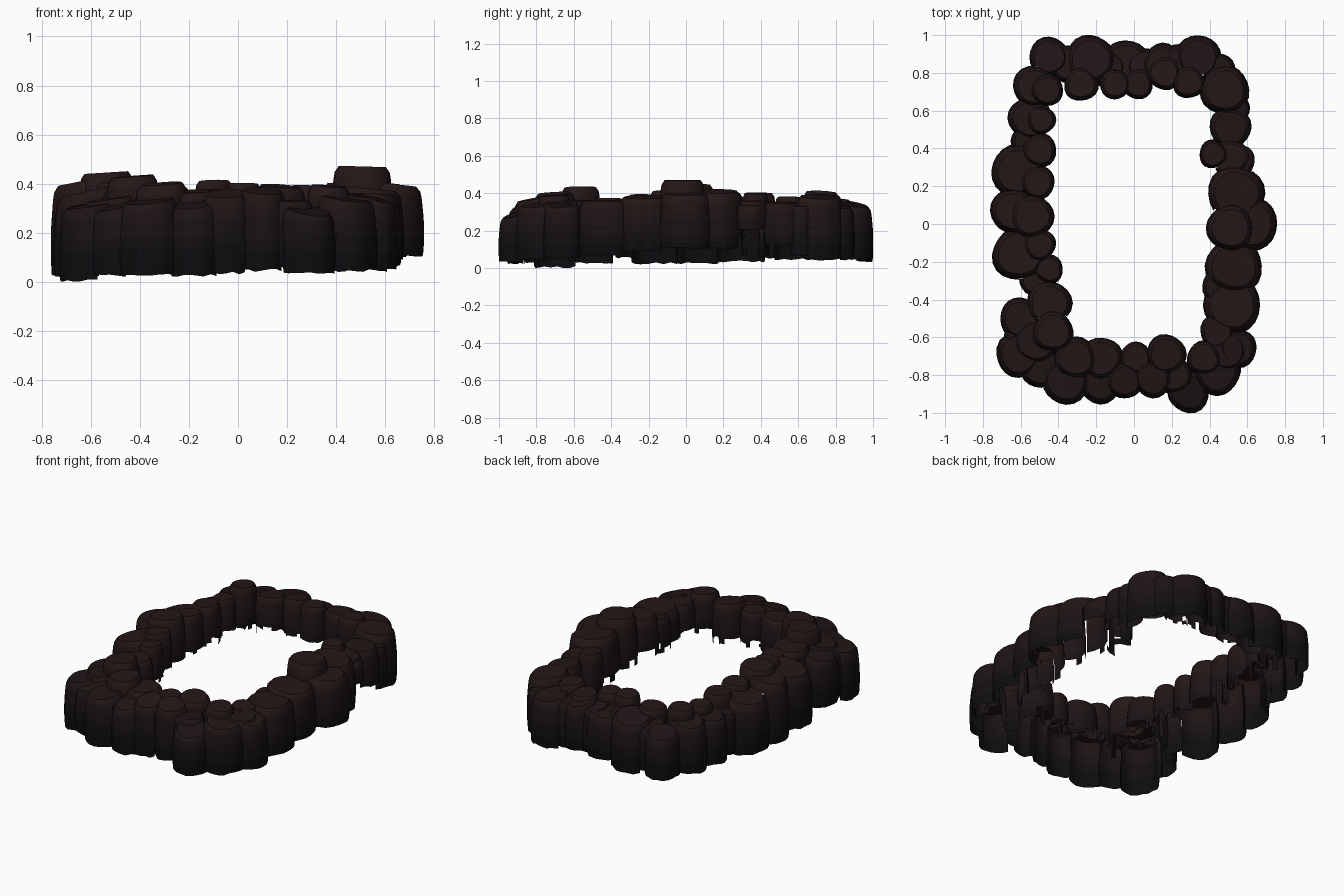
import bpy, bmesh, math, random
from mathutils import Vector

random.seed(7)

# Stones of each side: x, y, base radius, bottom z, top z
BACK = [
    (-.45, .885, .105, .04, .31), (-.23, .87, .13, .03, .35), (-.04, .86, .115, .05, .33),
    (.15, .85, .105, .05, .35), (.34, .88, .12, .04, .34), (.48, .71, .13, .04, .38),
    (-.28, .74, .09, .18, .38), (-.10, .74, .08, .18, .41), (.02, .74, .08, .18, .40),
    (.16, .80, .09, .15, .37), (.29, .75, .085, .16, .39),
]
LEFT = [
    (-.53, .73, .11, .04, .35), (-.46, .71, .085, .15, .41), (-.55, .56, .115, .04, .33),
    (-.49, .55, .075, .18, .38), (-.50, .39, .09, .15, .40), (-.615, .28, .14, .03, .36),
    (-.51, .22, .09, .16, .40), (-.64, .07, .12, .02, .41), (-.54, .04, .115, .15, .445),
    (-.61, -.16, .14, .02, .37), (-.50, -.11, .085, .16, .41), (-.45, -.24, .075, .16, .39),
    (-.60, -.50, .11, .02, .32), (-.45, -.42, .12, .08, .37), (-.43, -.57, .11, .10, .43),
    (-.61, -.69, .12, 0, .31),
]
FRONT = [
    (-.36, -.83, .125, .02, .33), (-.31, -.71, .11, .12, .40), (-.17, -.71, .11, .15, .37),
    (-.18, -.83, .12, .02, .32), (-.05, -.83, .095, .03, .36), (.01, -.71, .085, .15, .37),
    (.10, -.82, .10, .04, .37), (.17, -.69, .105, .12, .39), (.29, -.89, .11, .03, .29),
    (.37, -.71, .09, .12, .39), (.44, -.78, .125, .04, .34),
]
RIGHT = [
    (.55, -.66, .10, .05, .34), (.44, -.57, .09, .10, .36), (.52, -.43, .15, .06, .36),
    (.45, -.33, .09, .12, .35), (.53, -.22, .15, .08, .38), (.51, -.02, .125, .12, .47),
    (.62, .0, .14, .10, .40), (.54, .16, .15, .10, .41), (.42, .37, .075, .06, .40),
    (.51, .35, .10, .22, .36), (.51, .51, .11, .12, .35),
]
# Smaller stones wedged into the gaps
FILL = [
    (-.35, .85, .10, .05, .32), (-.14, .82, .10, .06, .34), (.24, .85, .10, .05, .34),
    (-.56, .44, .09, .05, .32), (-.52, -.29, .09, .05, .33), (-.52, -.62, .12, .05, .34),
    (-.49, -.76, .11, .02, .31), (.02, -.80, .09, .05, .33), (.21, -.80, .10, .06, .33),
    (.49, -.67, .11, .08, .35), (.55, .61, .065, .06, .33), (.55, .33, .09, .20, .34),
    (.05, .84, .09, .05, .34), (-.60, -.60, .09, .03, .31), (.45, .81, .09, .05, .33),
]
ALL = BACK + LEFT + FRONT + RIGHT + FILL
SIDES = 20
PROFILE = [(.98, 0), (1.0, .12), (1.01, .25), (1.01, .4), (1.0, .55), (.97, .7), (.94, .84),
           (.90, .93), (.77, 1)]

# Rock colour runs from near black at the base to warm brown at the crown
MATS = []
for k in range(6):
    m = bpy.data.materials.new(f"rock_{k}")
    t = k / 5
    m.diffuse_color = (.004 + .014 * t, .004 + .0045 * t, .005 + .0035 * t, 1)
    MATS.append(m)


def inward(p):
    """Unit direction from a stone toward the open middle of the ring."""
    core = Vector((0, max(-.45, min(.45, p.y)), 0))
    return (core - Vector((p.x, p.y, 0))).normalized()


def buried(p, own):
    """True when a point lies inside the footprint of another stone."""
    return any(s is not own and math.hypot(p.x - s[0], p.y - s[1]) < s[2] * .86
               and s[3] - .12 < p.z < s[4] - .04 for s in ALL)


def stone(bm, s):
    """Open-bottomed tapered column with a bevelled, tilted cap."""
    x, y, r, zb, zt = s
    inn = inward(Vector((x, y, 0)))
    phase, wob = random.uniform(0, 6.28), random.uniform(.02, .05)
    # Low outer stones slope outward more than the inner ones
    tilt = random.uniform(.12, .28) if zb < .06 else random.uniform(.02, .12)
    h = zt - zb
    rings = []
    for scale, t in PROFILE:
        ring = []
        for i in range(SIDES):
            a = math.tau * i / SIDES
            rr = r * scale * (1 + wob * math.sin(3 * a + phase))
            d = Vector((rr * math.cos(a), rr * math.sin(a), 0))
            z = zb + h * t + tilt * t * t * d.dot(inn)
            if t == 0:
                z += random.uniform(0, .012)
            ring.append(bm.verts.new((x + d.x, y + d.y, min(z, zt + .02, .472))))
        rings.append(ring)
    walls = []
    for lo, hi in zip(rings, rings[1:]):
        for i in range(SIDES):
            j = (i + 1) % SIDES
            walls.append(bm.faces.new((lo[i], lo[j], hi[j], hi[i])))
    cap = bm.faces.new(rings[-1])
    hidden = []
    for f in walls + [cap]:
        c = f.calc_center_median()
        f.material_index = max(0, min(5, int((c.z - .08) / .055)))
        f.smooth = True
        if f is cap:
            continue
        # Drop covered walls and ragged lower parts facing the middle
        facing = Vector((c.x - x, c.y - y, 0)).normalized().dot(inn)
        if buried(c, s) or (facing > .3 and c.z < .18 + random.uniform(-.03, .03)):
            hidden.append(f)
    bmesh.ops.delete(bm, geom=hidden, context='FACES')


# One object per side of the ring
for name, stones in (("back_stones", BACK), ("left_stones", LEFT), ("front_stones", FRONT),
                     ("right_stones", RIGHT), ("filler_stones", FILL)):
    bm = bmesh.new()
    for s in stones:
        stone(bm, s)
    mesh = bpy.data.meshes.new(name)
    bm.to_mesh(mesh)
    bm.free()
    for m in MATS:
        mesh.materials.append(m)
    ob = bpy.data.objects.new(name, mesh)
    bpy.context.collection.objects.link(ob)
    bpy.ops.object.select_all(action='DESELECT')
    ob.select_set(True)
    bpy.context.view_layer.objects.active = ob
    bpy.ops.object.shade_smooth_by_angle(angle=math.radians(35))
